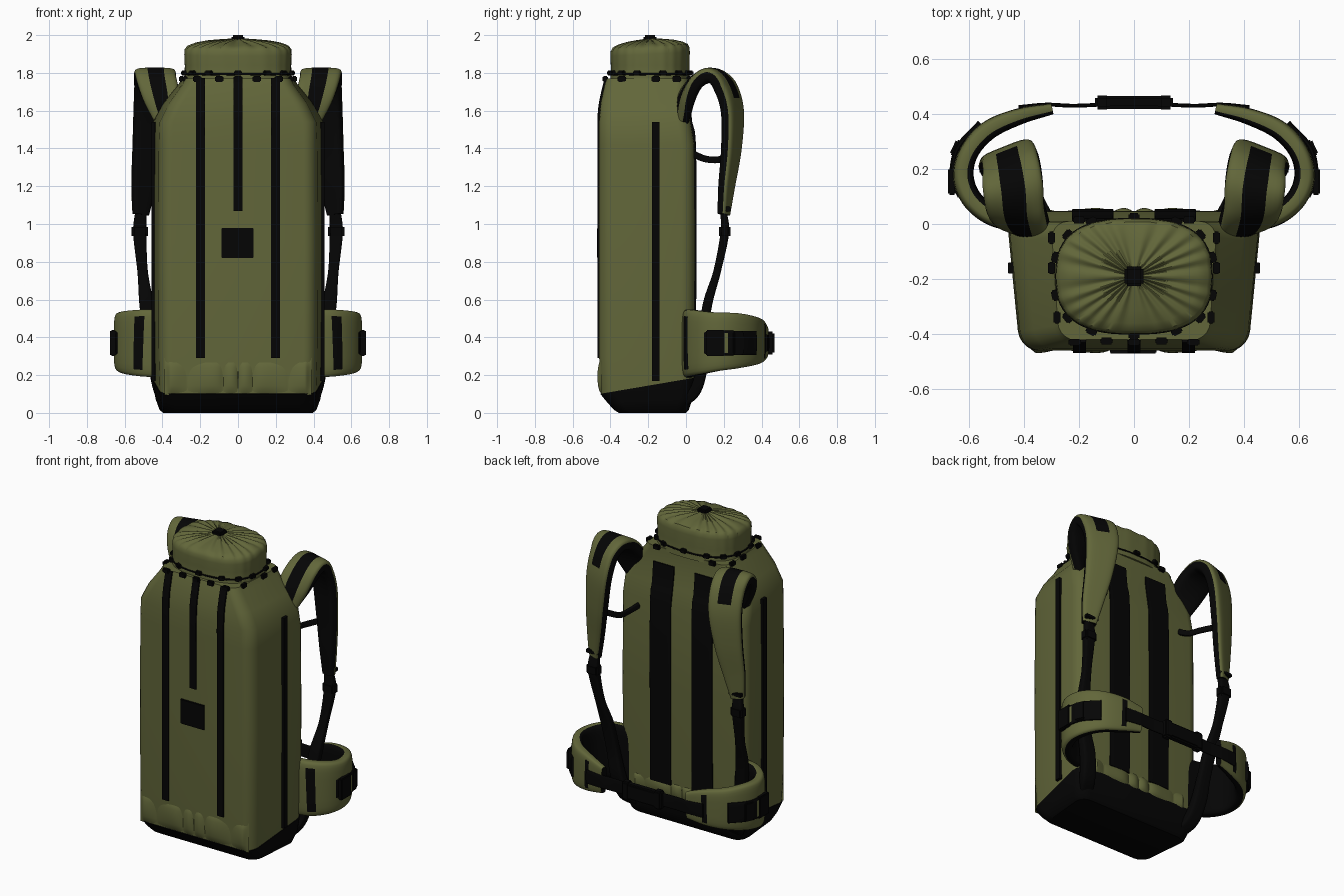
import bpy, bmesh, math
from mathutils import Vector

if "Cube" in bpy.data.objects:
    bpy.data.objects.remove(bpy.data.objects["Cube"])


def material(name, rgb):
    m = bpy.data.materials.new(name)
    m.diffuse_color = (*rgb, 1)
    m.use_nodes = True
    m.node_tree.nodes["Principled BSDF"].inputs["Base Color"].default_value = m.diffuse_color
    return m


MATS = [material("olive_fabric", (0.122, 0.134, 0.042)),
        material("black_webbing", (0.0015, 0.0015, 0.0015))]
OLIVE, BLACK = 0, 1


def spow(v, e):
    return math.copysign(abs(v) ** e, v)


def finish(name, bm, mirror=False):
    bmesh.ops.recalc_face_normals(bm, faces=bm.faces)
    me = bpy.data.meshes.new(name)
    bm.to_mesh(me)
    bm.free()
    for m in MATS:
        me.materials.append(m)
    ob = bpy.data.objects.new(name, me)
    bpy.context.collection.objects.link(ob)
    if mirror:
        ob.modifiers.new("mirror", 'MIRROR')
    return ob


def loft(name, rings, mat=lambda i, j: OLIVE, mirror=False):
    """Skin a list of closed rings and cap both ends."""
    bm = bmesh.new()
    vs = [[bm.verts.new(p) for p in r] for r in rings]
    n = len(rings[0])
    for i in range(len(vs) - 1):
        for j in range(n):
            k = (j + 1) % n
            f = bm.faces.new((vs[i][j], vs[i][k], vs[i + 1][k], vs[i + 1][j]))
            f.material_index = mat(i, j)
    for i, r in ((0, vs[0]), (len(vs) - 2, vs[-1])):
        bm.faces.new(r).material_index = mat(i, n * 3 // 4)
    return finish(name, bm, mirror)


def spline(pts, steps):
    """Catmull-Rom interpolation of tuples."""
    P = [Vector(p) for p in pts]
    P = [2 * P[0] - P[1]] + P + [2 * P[-1] - P[-2]]
    out = []
    for i in range(1, len(P) - 2):
        a, b, c, d = P[i - 1:i + 3]
        for s in range(steps):
            t = s / steps
            out.append(0.5 * (2 * b + (c - a) * t + (2 * a - 5 * b + 4 * c - d) * t * t
                              + (3 * b - a - 3 * c + d) * t ** 3))
    return out + [P[-2]]


SIDES = 24


def sweep(name, pts, wdir, rule=lambda s, u, out: BLACK, steps=8, mirror=True, e=0.45):
    """Strap along pts (x, y, z, width, thickness); rule(s, u, out) colours it."""
    path = spline(pts, steps)
    pos = [Vector(p[:3]) for p in path]
    last = len(path) - 1
    ang = [2 * math.pi * (j + 0.5) / SIDES for j in range(SIDES)]
    rings = []
    for i, p in enumerate(path):
        T = (pos[min(i + 1, last)] - pos[max(i - 1, 0)]).normalized()
        W = Vector(wdir(i / last))
        W = (W - T * W.dot(T)).normalized()
        N = W.cross(T)
        rings.append([pos[i] + W * spow(math.cos(a), e) * p[3] / 2
                      + N * spow(math.sin(a), e) * p[4] / 2 for a in ang])

    def mat(i, j):
        a = 2 * math.pi * (j + 1) / SIDES
        return rule((i + 0.5) / last, spow(math.cos(a), e), math.sin(a))
    return loft(name, rings, mat, mirror)


def box(name, c, size, mat=BLACK, mirror=False, rot=0.0, bevel=0.2):
    bm = bmesh.new()
    bmesh.ops.create_cube(bm, size=1)
    bmesh.ops.scale(bm, vec=size, verts=bm.verts)
    bmesh.ops.bevel(bm, geom=bm.edges[:], offset=min(size) * bevel, segments=2, affect='EDGES')
    ca, sa = math.cos(rot), math.sin(rot)
    for v in bm.verts:
        x, y, z = v.co
        v.co = (c[0] + ca * x - sa * y, c[1] + sa * x + ca * y, c[2] + z)
    for f in bm.faces:
        f.material_index = mat
    return finish(name, bm, mirror)


def section(z, hw, yf, yb, r, slope=0.0):
    """Rounded rectangle in plan, narrower at the front, optionally rising to the back."""
    out = []
    for q, (cx, cy) in enumerate([(hw - r, yb - r), (r - hw, yb - r),
                                  (r - hw, yf + r), (hw - r, yf + r)]):
        for k in range(6):
            a = math.pi / 2 * (q + k / 5)
            y = cy + r * math.sin(a)
            taper = 1 - 0.27 * max(0, -0.1 - y)
            out.append(((cx + r * math.cos(a)) * taper, y, z + slope * (y + 0.46)))
    return out


# Main bag and dark base
loft("pack_body", [section(*a) for a in [
    (0.10, 0.447, -0.45, 0.04, 0.07, 0.17), (0.30, 0.455, -0.46, 0.045, 0.07),
    (0.9, 0.458, -0.46, 0.047, 0.07), (1.42, 0.455, -0.46, 0.045, 0.07),
    (1.54, 0.45, -0.46, 0.025, 0.07), (1.64, 0.395, -0.452, 0.01, 0.07),
    (1.74, 0.315, -0.43, 0.01, 0.06), (1.77, 0.298, -0.42, 0.01, 0.06)]])
loft("pack_base", [section(*a) for a in [
    (0.0, 0.395, -0.355, 0.0, 0.06), (0.015, 0.415, -0.38, 0.015, 0.07),
    (0.05, 0.437, -0.415, 0.035, 0.07, 0.06), (0.10, 0.451, -0.454, 0.044, 0.07, 0.17)]],
    lambda i, j: BLACK)


# Gathered fabric along the bottom edges
def ruffle(name, hw, z0, z1, y, side):
    bm = bmesh.new()
    nx, nz = 120, 8
    g = []
    for i in range(nx + 1):
        x = -hw + 2 * hw * i / nx
        edge = min(1, (hw - abs(x)) / 0.03)
        pleat = 1 - 2 * abs(math.sin(x * 26 + 1.2 * math.sin(x * 14))) ** 0.8
        g.append([bm.verts.new((x, y + side * (-0.01 + edge * math.sin(math.pi * k / nz) ** 0.5
                                               * (0.016 - 0.008 * pleat)),
                                z0 + (z1 - z0) * k / nz)) for k in range(nz + 1)])
    for i in range(nx):
        for k in range(nz):
            bm.faces.new((g[i][k], g[i + 1][k], g[i + 1][k + 1], g[i][k + 1]))
    ob = finish(name, bm)
    if sum(p.normal.y for p in ob.data.polygons) * side < 0:
        ob.data.flip_normals()


ruffle("front_ruffle", 0.39, 0.095, 0.29, -0.455, -1)
ruffle("back_ruffle", 0.36, 0.17, 0.28, 0.044, 1)

# Flat webbing stripes and patch
X, Y = (lambda s: (1, 0, 0)), (lambda s: (0, 1, 0))


def front_stripe(name, x, z0, mirror):
    sweep(name, [(x, y, z, 0.048, 0.018) for y, z in
                 [(-0.46, z0), (-0.46, 1.3), (-0.46, 1.54), (-0.452, 1.64), (-0.43, 1.74),
                  (-0.422, 1.77)]], X, steps=3, mirror=mirror, e=0.2)


front_stripe("front_stripe", 0.198, 0.29, True)
front_stripe("middle_stripe", 0.0, 1.07, False)
sweep("side_stripe", [(0.448, -0.16, z, 0.04, 0.02) for z in (0.17, 0.8, 1.54)], Y, e=0.2)
sweep("back_stripe", [(0.15, y, z, 0.15, 0.016) for y, z in
                      [(0.045, 0.26), (0.047, 0.9), (0.045, 1.42), (0.025, 1.54), (0.012, 1.67)]],
      X, steps=3, e=0.2)
box("front_patch", (-0.003, -0.462, 0.90), (0.17, 0.016, 0.16))

# Gathered lid
NL, LC = 176, -0.19


def lid_point(a, s, z, pleat=0.0, wob=0.0):
    w = math.cos(22 * a + 1.2 * math.sin(3 * a))
    s *= 1 + wob * w
    y = 0.208 * s * spow(math.sin(a), 0.76)
    return (0.281 * s * spow(math.cos(a), 0.76), LC + y, z + pleat * w + 0.05 * y * (z > 1.88))


loft("lid", [[lid_point(2 * math.pi * j / NL, *p) for j in range(NL)] for p in [
    (1.02, 1.755), (1.0, 1.79, 0, 0.004), (1.0, 1.84, 0, 0.003), (1.01, 1.90, 0, 0.003),
    (1.0, 1.925, 0, 0.005), (0.95, 1.942, 0.002, 0.005), (0.82, 1.954, 0.004),
    (0.6, 1.965, 0.005), (0.35, 1.972, 0.005), (0.15, 1.978, 0.003), (0.03, 1.98)]])
box("lid_knob", (0, LC, 1.985), (0.07, 0.07, 0.03), bevel=0.3)

# Drawcord with clips
loft("drawcord", [[lid_point(2 * math.pi * j / 64, s, z) for j in range(64)] for s, z in
                  [(1.0, 1.787), (1.02, 1.79), (1.02, 1.796), (1.0, 1.799)]], lambda i, j: BLACK)
for k in range(14):
    a = 2 * math.pi * (k + 0.5) / 14
    x, y, _ = lid_point(a, 1.04, 0)
    box("lid_clip", (x, y, 1.80), (0.04, 0.026, 0.026), rot=a + math.pi / 2)
for x, y in [(0, -0.43), (0.1, -0.425), (0.215, -0.43), (0.28, -0.34), (0.30, -0.16),
             (0.30, -0.05), (0.2, 0.015)]:
    side = -0.36 < y < -0.01
    box("rim_clip", (x, y, 1.768), (0.025, 0.045, 0.03) if side else (0.045, 0.025, 0.03), mirror=x > 0)


# Padded shoulder straps: olive outside with a centre stripe, dark lining
def strap_rule(s, u, out):
    if out < 0.1:
        return BLACK
    return BLACK if abs(u) < 0.42 and s < 0.58 else OLIVE


sweep("shoulder_strap", [
    (0.37, -0.035, 1.54, 0.13, 0.06), (0.40, 0.0, 1.66, 0.19, 0.075),
    (0.43, 0.06, 1.755, 0.21, 0.08), (0.44, 0.135, 1.787, 0.22, 0.08),
    (0.445, 0.205, 1.73, 0.21, 0.08), (0.455, 0.245, 1.60, 0.20, 0.075),
    (0.475, 0.24, 1.40, 0.17, 0.07), (0.50, 0.215, 1.20, 0.13, 0.06),
    (0.515, 0.20, 1.05, 0.085, 0.05)],
    lambda s: (1, max(-0.4, 0.45 - 1.7 * s), 0), strap_rule)
sweep("lower_webbing", [
    (0.515, 0.20, 1.06, 0.06, 0.035), (0.52, 0.205, 0.95, 0.07, 0.045),
    (0.505, 0.165, 0.75, 0.055, 0.04), (0.485, 0.115, 0.58, 0.075, 0.05),
    (0.46, 0.09, 0.40, 0.08, 0.05), (0.43, 0.085, 0.25, 0.09, 0.06),
    (0.40, 0.05, 0.12, 0.09, 0.06), (0.36, -0.02, 0.05, 0.08, 0.05)], X)
box("strap_buckle", (0.52, 0.205, 0.96), (0.085, 0.06, 0.07), mirror=True)
box("strap_clip", (0.515, 0.222, 1.08), (0.09, 0.03, 0.025), mirror=True)
sweep("stabiliser_loop", [(0.31, 0.04, 1.37, 0.035, 0.02), (0.34, 0.10, 1.345, 0.035, 0.02),
                          (0.36, 0.17, 1.34, 0.035, 0.02), (0.42, 0.22, 1.36, 0.035, 0.02)],
      lambda s: (0, 0, 1))


# Hip belt wings, webbing and central buckle
def belt_rule(s, u, out):
    if out < 0.1:
        return BLACK if abs(u) < 0.97 or out < 0 else OLIVE
    return BLACK if abs(u) < 0.85 and (0.13 < s < 0.19 or 0.84 < s < 0.88) else OLIVE


DOWN = lambda s: (0, 0, -1)
sweep("hip_belt", [
    (0.38, 0.01, 0.365, 0.36, 0.07), (0.50, 0.025, 0.37, 0.355, 0.075),
    (0.585, 0.085, 0.373, 0.335, 0.075), (0.62, 0.17, 0.377, 0.31, 0.075),
    (0.60, 0.26, 0.382, 0.295, 0.07), (0.53, 0.34, 0.382, 0.265, 0.07),
    (0.42, 0.39, 0.38, 0.23, 0.06), (0.30, 0.418, 0.375, 0.17, 0.04)], DOWN, belt_rule, steps=12)
sweep("belt_webbing", [
    (0.632, 0.10, 0.37, 0.12, 0.02), (0.66, 0.17, 0.37, 0.13, 0.02),
    (0.642, 0.275, 0.37, 0.13, 0.02), (0.56, 0.368, 0.37, 0.13, 0.02)], DOWN,
    lambda s, u, out: OLIVE if 0.4 < s < 0.52 and abs(u) < 0.75 else BLACK)
box("belt_adjuster", (0.662, 0.155, 0.37), (0.03, 0.10, 0.14), mirror=True)
box("belt_slider", (0.645, 0.275, 0.37), (0.03, 0.06, 0.12), mirror=True, rot=0.45)
sweep("waist_webbing", [(0.42, 0.425, 0.37, 0.09, 0.014), (0.32, 0.434, 0.37, 0.085, 0.014),
                        (0.22, 0.43, 0.37, 0.085, 0.014), (0.10, 0.435, 0.37, 0.085, 0.014)], DOWN)
box("waist_buckle", (0, 0.442, 0.37), (0.24, 0.046, 0.10))
box("waist_buckle_end", (0.115, 0.442, 0.37), (0.055, 0.052, 0.12), mirror=True)

# Smooth shading with crisp edges
for ob in bpy.context.scene.objects:
    ob.select_set(True)
    bpy.context.view_layer.objects.active = ob
bpy.ops.object.shade_smooth_by_angle(angle=math.radians(35))
